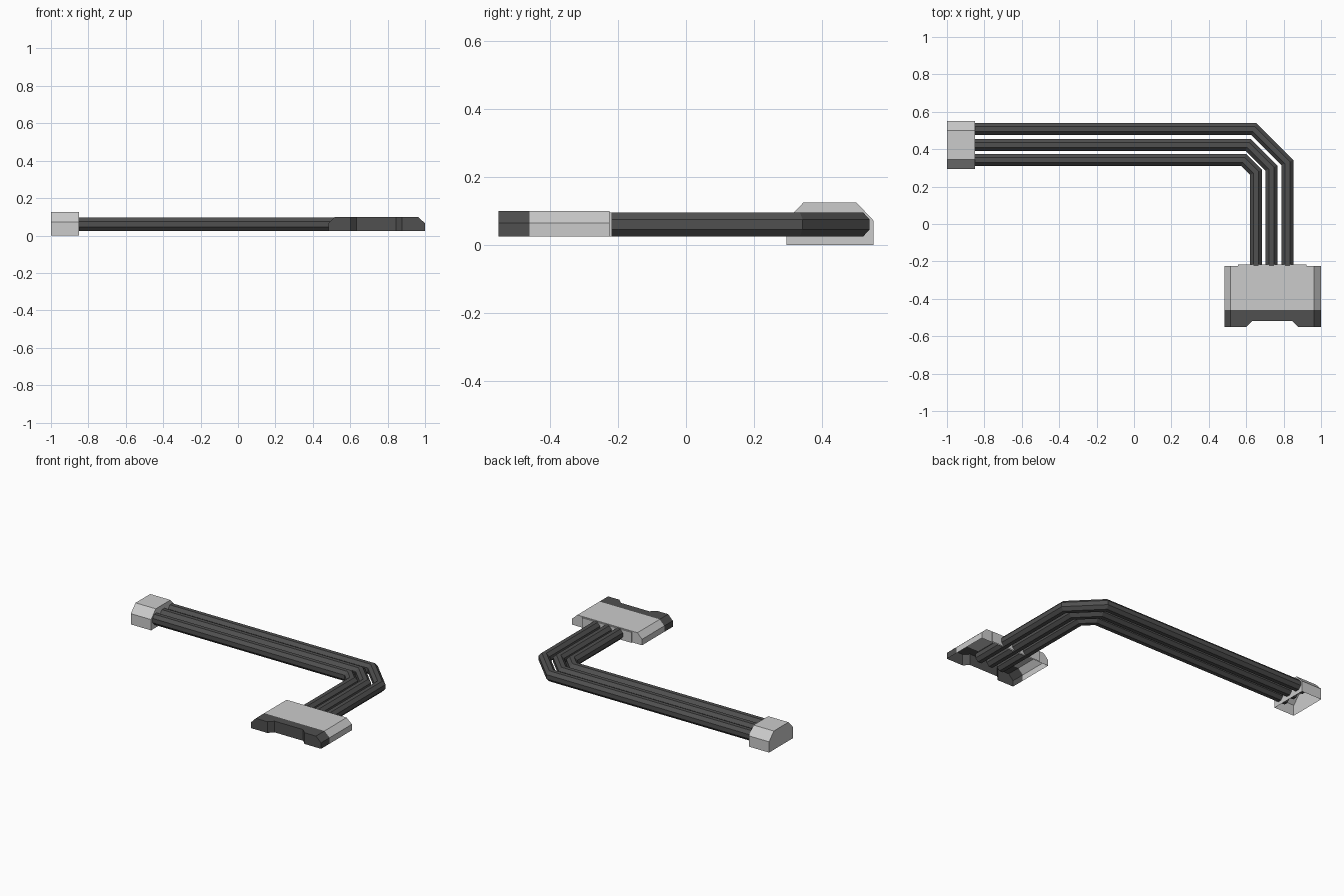
import bpy, bmesh, math
from mathutils import Vector

if "Cube" in bpy.data.objects:
    bpy.data.objects.remove(bpy.data.objects["Cube"])

dark = bpy.data.materials.new("dark_plastic")
dark.diffuse_color = (0.08, 0.08, 0.08, 1)
dark.use_nodes = True
dark.node_tree.nodes["Principled BSDF"].inputs["Base Color"].default_value = dark.diffuse_color


def finish(name, bm, mat=None):
    bmesh.ops.remove_doubles(bm, verts=bm.verts, dist=1e-5)
    bmesh.ops.recalc_face_normals(bm, faces=bm.faces)
    mesh = bpy.data.meshes.new(name)
    bm.to_mesh(mesh)
    bm.free()
    if mat:
        mesh.materials.append(mat)
    obj = bpy.data.objects.new(name, mesh)
    bpy.context.collection.objects.link(obj)


def shell(name, stations, back, z0, mat=None, front_wall=True, back_wall=True, along_x=False):
    """Hollow cover, open below. Stations are (across, top z, front edge)."""
    def point(u, v, z):
        return (v, u, z) if along_x else (u, v, z)
    bm = bmesh.new()

    def quad(*pts):
        bm.faces.new([bm.verts.new(point(*p)) for p in pts])

    for (ua, za, fa), (ub, zb, fb) in zip(stations, stations[1:]):
        quad((ua, fa, za), (ub, fb, zb), (ub, back, zb), (ua, back, za))
        if front_wall:
            quad((ua, fa, z0), (ub, fb, z0), (ub, fb, zb), (ua, fa, za))
        if back_wall:
            quad((ua, back, z0), (ub, back, z0), (ub, back, zb), (ua, back, za))
    for u, z, f in (stations[0], stations[-1]):
        quad((u, f, z0), (u, f, z), (u, back, z), (u, back, z0))
    finish(name, bm, mat)


def cable(name, points, width=0.064, height=0.07, zc=0.06, sides=8):
    """Octagonal tube swept along a flat path with mitred bends."""
    pts = [Vector((x, y, 0)) for x, y in points]
    dirs = [(b - a).normalized() for a, b in zip(pts, pts[1:])]
    k = 1 / math.cos(math.pi / sides)
    bm = bmesh.new()
    rings = []
    for i, p in enumerate(pts):
        a, b = dirs[max(i - 1, 0)], dirs[min(i, len(dirs) - 1)]
        t = (a + b).normalized()
        side = Vector((-t.y, t.x, 0)) / t.dot(a)
        ring = []
        for j in range(sides):
            ang = 2 * math.pi * (j + 0.5) / sides
            co = p + side * (width / 2 * k * math.cos(ang))
            co.z = zc + height / 2 * k * math.sin(ang)
            ring.append(bm.verts.new(co))
        rings.append(ring)
    for r, s in zip(rings, rings[1:]):
        for j in range(sides):
            n = (j + 1) % sides
            bm.faces.new((r[j], r[n], s[n], s[j]))
    bm.faces.new(rings[0])
    bm.faces.new(rings[-1])
    finish(name, bm, dark)


# three bent cables, outer to inner: row y, column x, bend cut
for name, y, x, cut in (("outer_cable", 0.507, 0.82, 0.178),
                        ("middle_cable", 0.423, 0.734, 0.124),
                        ("inner_cable", 0.342, 0.652, 0.066)):
    cable(name, [(-0.9, y), (x - cut, y), (x, y - cut), (x, -0.46)])

# small end connector
shell("small_connector", [(0.295, 0.072, -1), (0.345, 0.125, -1),
                          (0.5, 0.125, -1), (0.55, 0.072, -1)],
      -0.85, 0.0, along_x=True)

# wide connector: light housing and dark notched plug share one outline
outline = [(0.483, 0.065, -0.55), (0.517, 0.1, -0.55), (0.602, 0.1, -0.55),
           (0.634, 0.1, -0.518), (0.845, 0.1, -0.518), (0.877, 0.1, -0.55),
           (0.962, 0.1, -0.55), (1.0, 0.065, -0.55)]
shell("wide_plug", outline, -0.46, 0.025, dark, back_wall=False)
shell("wide_housing", [(x, z, -0.46) for x, z, f in outline], -0.225, 0.025, front_wall=False)

# thin collar where the cables enter the housing
shell("collar", [(0.557, 0.095, -0.225), (0.922, 0.095, -0.225)], -0.217, 0.025, front_wall=False)
